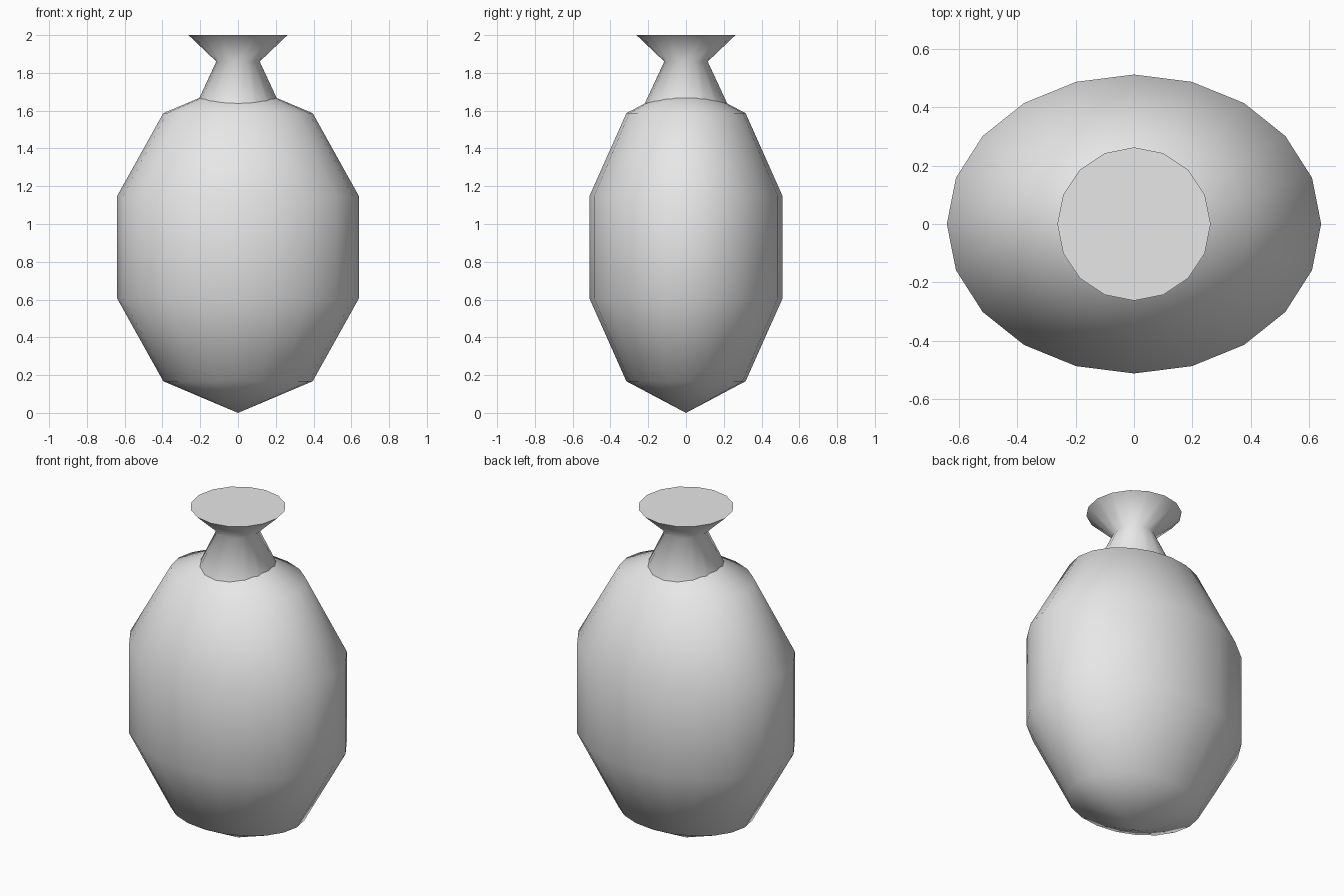
import bpy
import bmesh
from math import radians, sin

cube = bpy.data.objects.get("Cube")
if cube:
    bpy.data.objects.remove(cube, do_unlink=True)

grey = bpy.data.materials.new("plain grey")
grey.use_nodes = True
grey.diffuse_color = (0.8, 0.8, 0.8, 1)
grey.node_tree.nodes["Principled BSDF"].inputs["Base Color"].default_value = grey.diffuse_color


def finish(obj, name, angle):
    """Name the part, colour it and smooth edges below the angle."""
    obj.name = obj.data.name = name
    obj.data.materials.append(grey)
    bpy.ops.object.select_all(action="DESELECT")
    obj.select_set(True)
    bpy.context.view_layer.objects.active = obj
    bpy.ops.object.shade_smooth_by_angle(angle=radians(angle))


# Body: coarse sphere squeezed front to back
HALF_HEIGHT = 0.877
WIDEST = sin(radians(72))
bpy.ops.mesh.primitive_uv_sphere_add(segments=20, ring_count=5, radius=1,
                                     location=(0, 0, HALF_HEIGHT))
body = bpy.context.object
body.scale = (0.64 / WIDEST, 0.511 / WIDEST, HALF_HEIGHT)
bpy.ops.object.transform_apply(location=False, rotation=False, scale=True)
finish(body, "body", 180)

# Neck: waisted tube with a flared, closed lip
SIDES = 16
bm = bmesh.new()
rings = []
for radius, z in ((0.25, 1.57), (0.115, 1.86), (0.262, 2.0)):
    ring = bmesh.ops.create_circle(bm, segments=SIDES, radius=radius)["verts"]
    bmesh.ops.translate(bm, verts=ring, vec=(0, 0, z))
    rings.append(ring)
for low, high in zip(rings, rings[1:]):
    for i in range(SIDES):
        j = (i + 1) % SIDES
        bm.faces.new((low[i], low[j], high[j], high[i]))
bm.faces.new(rings[0])
bm.faces.new(rings[-1])
bmesh.ops.recalc_face_normals(bm, faces=bm.faces)
mesh = bpy.data.meshes.new("neck")
bm.to_mesh(mesh)
bm.free()
neck = bpy.data.objects.new("neck", mesh)
bpy.context.collection.objects.link(neck)
finish(neck, "neck", 80)
